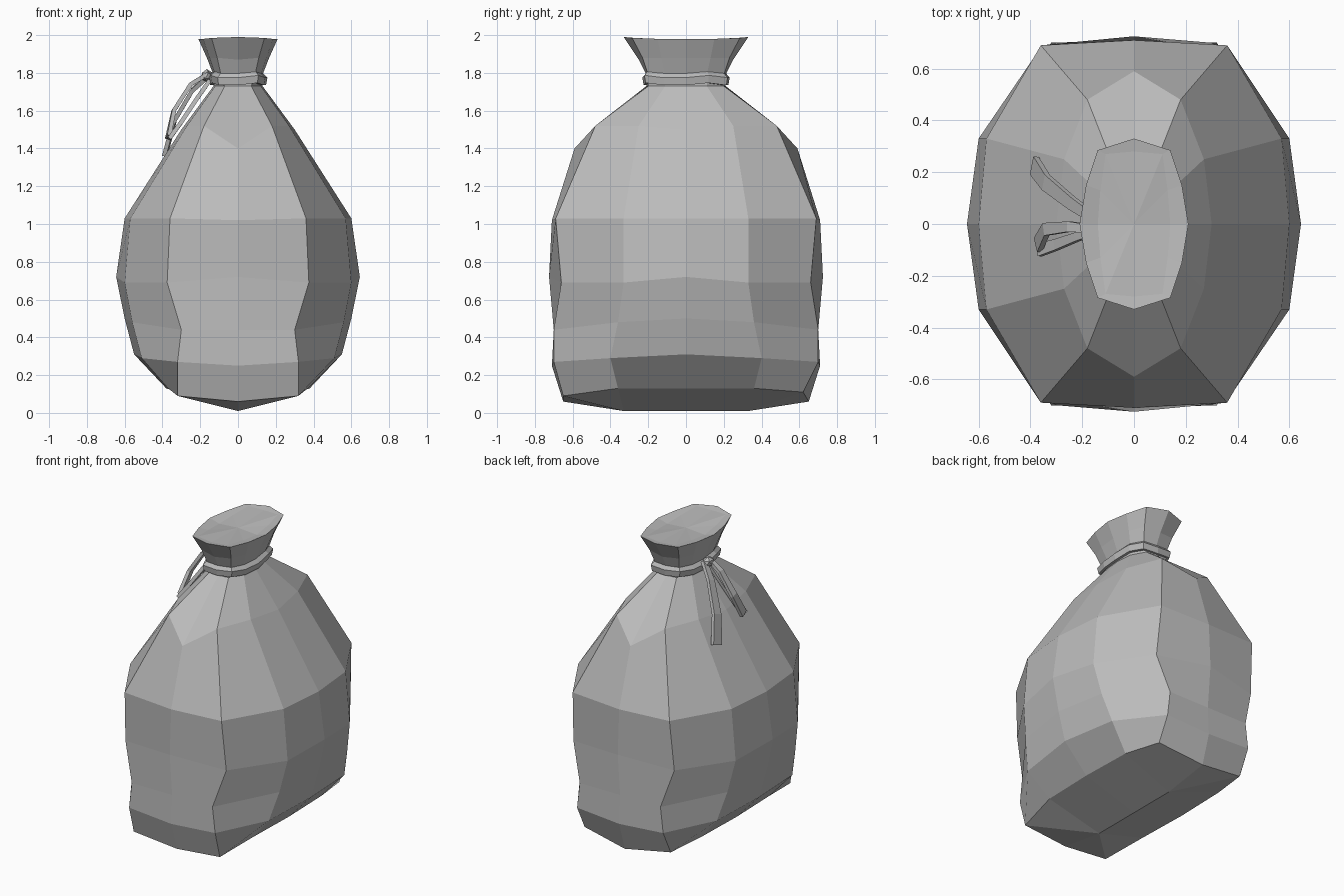
import bpy, bmesh
from mathutils import Vector

cube = bpy.data.objects.get("Cube")
if cube:
    bpy.data.objects.remove(cube, do_unlink=True)

cloth = bpy.data.materials.new("grey cloth")
cloth.use_nodes = True
grey = (0.5, 0.5, 0.5, 1)
cloth.diffuse_color = grey
cloth.node_tree.nodes["Principled BSDF"].inputs["Base Color"].default_value = grey


def finish(name, bm):
    """Weld, orient and store a mesh as a flat shaded object."""
    bmesh.ops.remove_doubles(bm, verts=bm.verts, dist=0.0005)
    bmesh.ops.recalc_face_normals(bm, faces=bm.faces)
    mesh = bpy.data.meshes.new(name)
    bm.to_mesh(mesh)
    bm.free()
    mesh.materials.append(cloth)
    ob = bpy.data.objects.new(name, mesh)
    bpy.context.collection.objects.link(ob)
    return ob


def full_ring(end, corner, flank, side):
    """Mirror a quarter outline into a closed twelve point ring."""
    signs = [(1, 1, (side, flank, corner)), (-1, 1, (end, corner, flank)),
             (-1, -1, (side, flank, corner)), (1, -1, (end, corner, flank))]
    return [Vector((sx * p[0], sy * p[1], p[2])) for sx, sy, part in signs for p in part]


def bridge(bm, rings, closed=False):
    loops = [[bm.verts.new(p) for p in ring] for ring in rings]
    pairs = list(zip(loops, loops[1:]))
    if closed:
        pairs.append((loops[-1], loops[0]))
    for a, b in pairs:
        n = len(a)
        for i in range(n):
            j = (i + 1) % n
            bm.faces.new((a[i], a[j], b[j], b[i]))
    return loops


# Bag body: quarter rings from the keel up to the neck (end, corner, flank, side)
body = [
    ((0, .33, .01), (0, .33, .01), (0, .33, .01), (0, 0, .01)),
    ((0, .65, .06), (.32, .62, .11), (.37, .36, .13), (.38, 0, .13)),
    ((0, .71, .25), (.32, .70, .27), (.51, .40, .29), (.55, 0, .31)),
    ((0, .70, .44), (.30, .70, .44), (.56, .36, .48), (.60, 0, .5)),
    ((0, .725, .72), (.375, .66, .69), (.60, .33, .69), (.645, 0, .72)),
    ((0, .71, 1.02), (.36, .69, 1.03), (.57, .33, 1.03), (.60, 0, 1.03)),
    ((0, .59, 1.4), (.18, .48, 1.52), (.27, .25, 1.52), (.30, 0, 1.5)),
    ((0, .21, 1.73), (.07, .20, 1.73), (.12, .11, 1.73), (.13, 0, 1.73)),
]
bm = bmesh.new()
bridge(bm, [full_ring(*r) for r in body])
# Front hem sags a little further than the back one
for v in bm.verts:
    if v.co.y < -.6 and .08 < v.co.z < .2:
        v.co.z -= .02
        v.co.y -= .03
finish("bag_body", bm)

# Gathered mouth above the cord, closed with a shallow dip
mouth = [
    ((0, .21, 1.73), (.07, .20, 1.73), (.12, .11, 1.73), (.13, 0, 1.73)),
    ((0, .21, 1.79), (.09, .20, 1.79), (.12, .11, 1.79), (.13, 0, 1.79)),
    ((0, .25, 1.87), (.11, .23, 1.88), (.15, .13, 1.88), (.165, 0, 1.88)),
    ((0, .33, 1.99), (.14, .285, 1.985), (.185, .15, 1.98), (.21, 0, 1.98)),
    ((0, .28, 1.98), (.11, .27, 1.985), (.13, .13, 1.97), (.14, 0, 1.96)),
]
bm = bmesh.new()
top = bridge(bm, [full_ring(*r) for r in mouth])[-1]
centre = bm.verts.new((0, 0, 1.97))
for a, b in zip(top, top[1:] + top[:1]):
    bm.faces.new((a, b, centre))
finish("gathered_mouth", bm)

# Cord around the neck: the neck outline offset into a four sided band
bm = bmesh.new()
neck = full_ring(*mouth[1])
bands = []
for grow, z in ((1.0, 1.735), (1.14, 1.735), (1.2, 1.775), (1.0, 1.8)):
    bands.append([Vector((p.x * grow, p.y * (.5 + grow / 2), z + .012 * (i % 3 == 1)))
                  for i, p in enumerate(neck)])
bridge(bm, bands, closed=True)
finish("neck_cord", bm)


def strip(name, path, width, thick=.022):
    """Flat cord following a path, widening toward its end."""
    bm = bmesh.new()
    pts = [Vector(p) for p in path]
    rings = []
    for i, p in enumerate(pts):
        along = (pts[min(i + 1, len(pts) - 1)] - pts[max(i - 1, 0)]).normalized()
        across = along.cross(Vector((-1, 0, .6))).normalized()
        out = across.cross(along).normalized() * thick / 2
        across *= width * (.5 + .5 * i / (len(pts) - 1)) / 2
        rings.append([p + across + out, p - across + out, p - across - out, p + across - out])
    ends = bridge(bm, rings)
    bm.faces.new(ends[0])
    bm.faces.new(ends[-1])
    finish(name, bm)


# Hanging cord tail, bow loop and knot on the right side
strip("cord_tail", [(-.15, .02, 1.79), (-.24, .08, 1.71), (-.34, .16, 1.54), (-.385, .225, 1.37)], .075)
strip("loop_outer", [(-.15, -.02, 1.8), (-.25, -.01, 1.74), (-.34, -.02, 1.6), (-.37, -.08, 1.46)], .06)
strip("loop_inner", [(-.15, -.03, 1.76), (-.22, -.05, 1.66), (-.30, -.08, 1.54), (-.365, -.1, 1.45)], .05)

bm = bmesh.new()
bmesh.ops.create_icosphere(bm, subdivisions=1, radius=.035)
for v in bm.verts:
    v.co = Vector((v.co.x - .165, v.co.y * 1.3, v.co.z + 1.785))
finish("cord_knot", bm)
